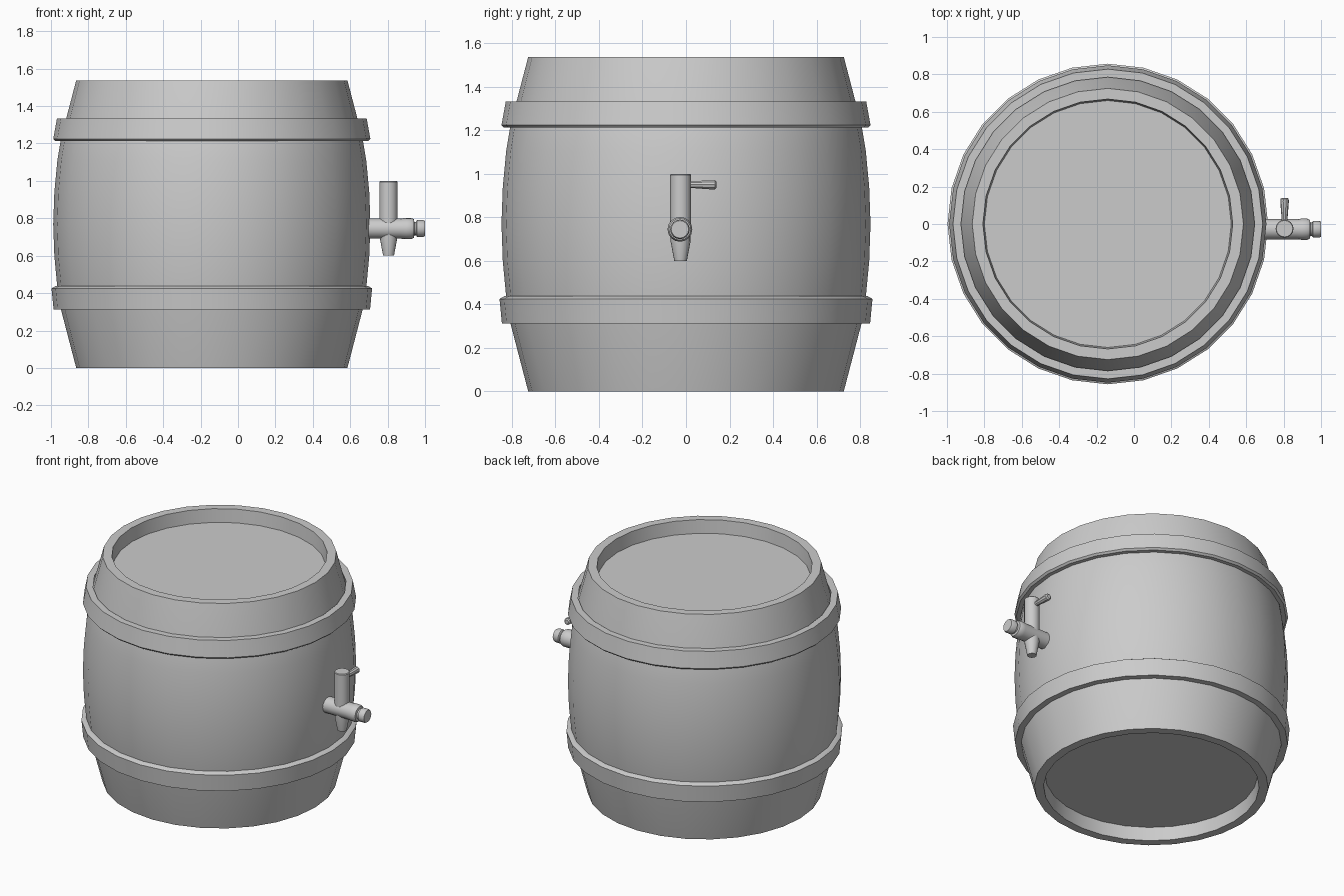
import bpy, bmesh, math
from mathutils import Matrix, Vector

if "Cube" in bpy.data.objects:
    bpy.data.objects.remove(bpy.data.objects["Cube"])

BX = -0.14            # barrel axis position in x
TAP = Vector((0.0, -0.028, 0.745))


def lathe(name, profile, sides, matrix, closed=False):
    """Revolve (radius, height) points round local z; open profiles get end caps."""
    bm = bmesh.new()
    rings = []
    for r, h in profile:
        rings.append([bm.verts.new((r * math.cos(2 * math.pi * i / sides),
                                    r * math.sin(2 * math.pi * i / sides), h))
                      for i in range(sides)])
    pairs = list(zip(rings, rings[1:]))
    if closed:
        pairs.append((rings[-1], rings[0]))
    else:
        bm.faces.new(rings[0])
        bm.faces.new(rings[-1])
    for a, b in pairs:
        for i in range(sides):
            j = (i + 1) % sides
            bm.faces.new((a[i], a[j], b[j], b[i]))
    bmesh.ops.recalc_face_normals(bm, faces=bm.faces)
    mesh = bpy.data.meshes.new(name)
    bm.to_mesh(mesh)
    bm.free()
    mesh.transform(matrix)
    ob = bpy.data.objects.new(name, mesh)
    bpy.context.collection.objects.link(ob)
    bpy.context.view_layer.objects.active = ob
    ob.select_set(True)
    bpy.ops.object.shade_smooth_by_angle(angle=math.radians(35))
    ob.select_set(False)
    return ob


# Barrel body with recessed heads at both ends
barrel = Matrix.Translation((BX, 0, 0))
half = [(0.66, 0.09), (0.668, 0.0), (0.725, 0.0), (0.806, 0.31),
        (0.826, 0.43), (0.842, 0.6)]
H = 1.538
profile = half + [(0.848, H / 2)] + [(r, H - z) for r, z in reversed(half)]
lathe("barrel_body", profile, 28, barrel)

# Hoops
lathe("lower_hoop", [(0.79, 0.312), (0.846, 0.312), (0.857, 0.425),
                     (0.835, 0.438), (0.81, 0.438)], 28, barrel, True)
lathe("upper_hoop", [(0.81, 1.212), (0.836, 1.212), (0.848, 1.224),
                     (0.828, 1.333), (0.785, 1.333)], 28, barrel, True)

# Tap pipe, collar and end knob along x
along_x = Matrix.Translation(TAP) @ Matrix.Rotation(math.pi / 2, 4, 'Y')
lathe("tap_pipe", [(0.054, 0.68), (0.054, 0.87), (0.057, 0.90), (0.057, 0.925),
                   (0.05, 0.94), (0.036, 0.943), (0.036, 0.952), (0.045, 0.957),
                   (0.045, 0.99), (0.04, 1.0)], 16, along_x)

# Upright valve stem and tapered spout
upright = Matrix.Translation((0.805, -0.025, 0))
lathe("tap_stem", [(0.048, 0.75), (0.048, 0.995), (0.044, 1.0)], 16, upright)
lathe("tap_spout", [(0.029, 0.60), (0.046, 0.69), (0.046, 0.74)], 16, upright)

# Side handle along y
along_y = Matrix.Translation((0.805, 0, 0.95)) @ Matrix.Rotation(-math.pi / 2, 4, 'X')
lathe("tap_handle", [(0.016, -0.02), (0.016, 0.03), (0.023, 0.12), (0.022, 0.134),
                     (0.014, 0.14)], 10, along_y)
